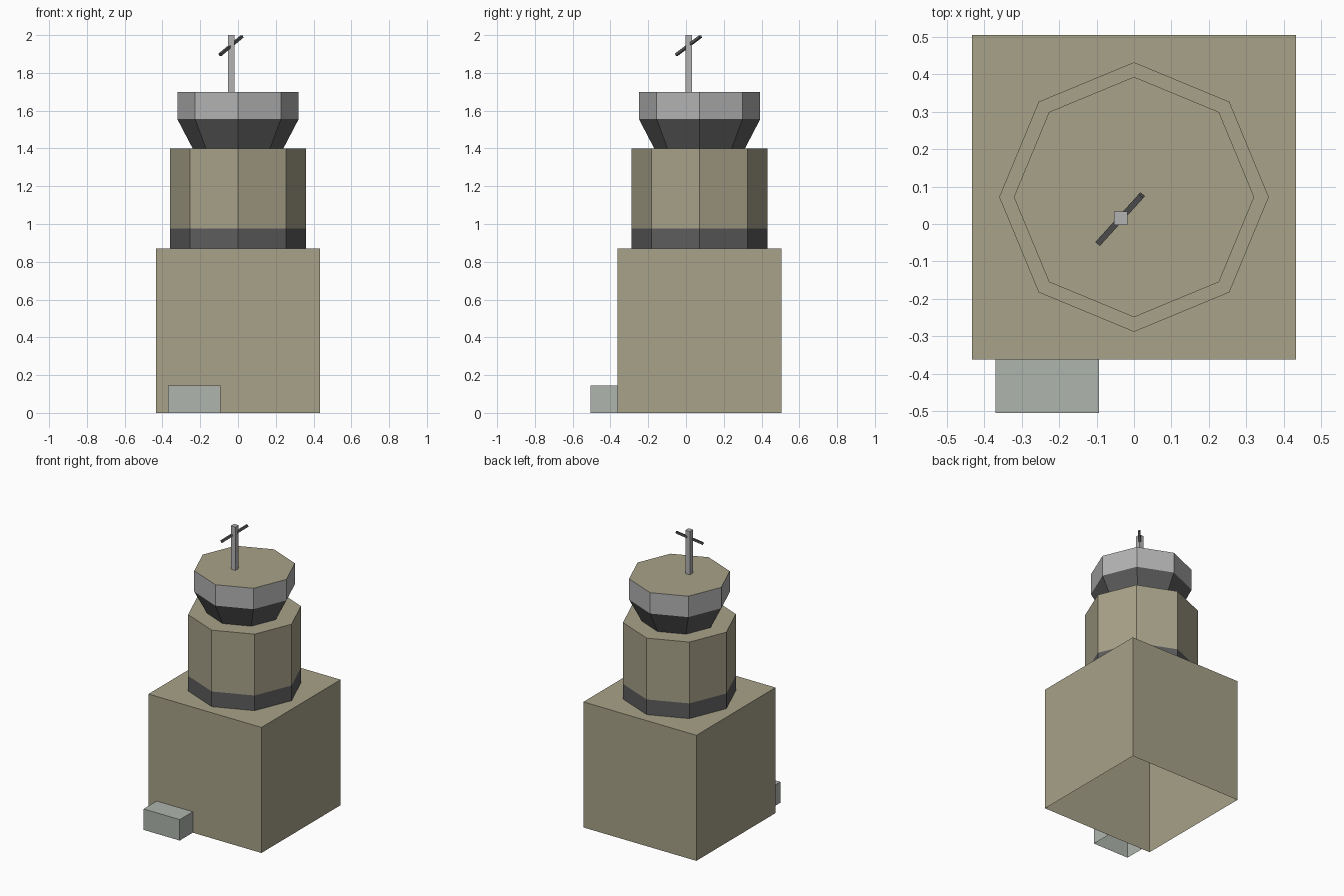
import bpy, bmesh, math
from mathutils import Vector, Matrix

if "Cube" in bpy.data.objects:
    bpy.data.objects.remove(bpy.data.objects["Cube"])

CENTRE_Y = 0.072


def material(name, rgb):
    m = bpy.data.materials.new(name)
    m.diffuse_color = (*rgb, 1)
    m.use_nodes = True
    m.node_tree.nodes["Principled BSDF"].inputs["Base Color"].default_value = m.diffuse_color
    return m


tan = material("tan_wall", (0.39, 0.36, 0.25))
dark = material("dark_grey", (0.11, 0.11, 0.11))
grey = material("light_grey", (0.45, 0.45, 0.45))
pale = material("pale_stone", (0.43, 0.46, 0.42))


def finish(name, bm, mat):
    me = bpy.data.meshes.new(name)
    bm.to_mesh(me)
    bm.free()
    me.materials.append(mat)
    ob = bpy.data.objects.new(name, me)
    bpy.context.collection.objects.link(ob)
    return ob


def box(name, lo, hi, mat, open_sides=()):
    """Axis-aligned box; faces whose normal is in open_sides are left out."""
    lo, hi = Vector(lo), Vector(hi)
    bm = bmesh.new()
    bmesh.ops.create_cube(bm, size=1)
    bm.normal_update()
    gone = [f for f in bm.faces
            if any(f.normal.dot(Vector(d)) > 0.9 for d in open_sides)]
    bmesh.ops.delete(bm, geom=gone, context='FACES')
    bmesh.ops.transform(bm, verts=bm.verts, matrix=Matrix.Translation(
        (lo + hi) / 2) @ Matrix.Diagonal((*(hi - lo), 1)))
    return finish(name, bm, mat)


def octagon(name, profile, mat, cap=False):
    """Eight-sided shell through (radius, z) points, optionally capped on top."""
    bm = bmesh.new()
    rings = [[bm.verts.new((r * math.cos(i * math.pi / 4),
                            CENTRE_Y + r * math.sin(i * math.pi / 4), z))
              for i in range(8)] for r, z in profile]
    for a, b in zip(rings, rings[1:]):
        for i in range(8):
            j = (i + 1) % 8
            bm.faces.new((a[i], a[j], b[j], b[i]))
    if cap:
        bm.faces.new(rings[-1])
    return finish(name, bm, mat)


DOWN, BACK = (0, 0, -1), (0, 1, 0)

# Square base, open underneath, with the entrance block in front
box("base_block", (-0.433, -0.362, 0), (0.433, 0.505, 0.87), tan, [DOWN])
box("entrance_block", (-0.37, -0.505, 0), (-0.093, -0.362, 0.145), pale,
    [DOWN, BACK])

# Octagonal tower: dark band, wall with ledge, flared cup, roof
octagon("tower_band", [(0.36, 0.87), (0.36, 0.975)], dark)
octagon("tower_wall", [(0.36, 0.975), (0.36, 1.4), (0.24, 1.4)], tan)
octagon("cup_flare", [(0.24, 1.4), (0.321, 1.555)], dark)
octagon("cup_rim", [(0.321, 1.555), (0.321, 1.7)], grey)
octagon("roof", [(0.321, 1.7)], tan, cap=True)

# Mast with a slanted cross bar
box("mast", (-0.053, -0.003, 1.7), (-0.018, 0.033, 2.0), grey, [DOWN])
start, end = Vector((-0.095, -0.051, 1.896)), Vector((0.021, 0.077, 1.993))
half = (end - start).length / 2
bar = box("mast_bar", (-half, -0.008, -0.007), (half, 0.008, 0.007), dark)
bar.location = (start + end) / 2
d = end - start
bar.rotation_euler = (0, -math.atan2(d.z, math.hypot(d.x, d.y)),
                      math.atan2(d.y, d.x))
